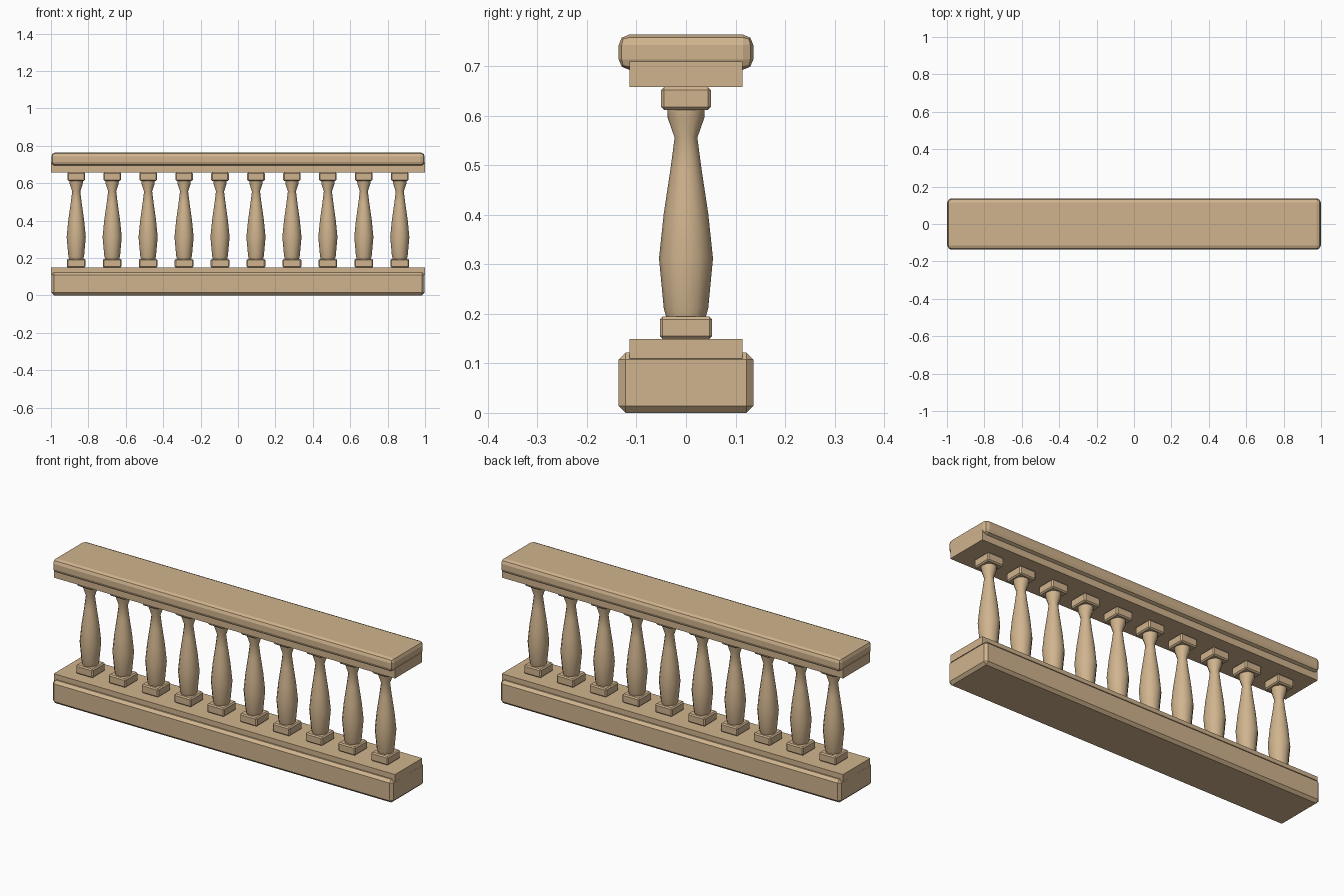
import bpy, bmesh, math

if "Cube" in bpy.data.objects:
    bpy.data.objects.remove(bpy.data.objects["Cube"])

stone = bpy.data.materials.new("tan stone")
stone.diffuse_color = (0.63, 0.455, 0.27, 1)
stone.use_nodes = True
stone.node_tree.nodes["Principled BSDF"].inputs["Base Color"].default_value = stone.diffuse_color


def finish(bm, name, smooth=False):
    bmesh.ops.recalc_face_normals(bm, faces=bm.faces)
    mesh = bpy.data.meshes.new(name)
    for f in bm.faces:
        f.smooth = smooth
    bm.to_mesh(mesh)
    bm.free()
    mesh.materials.append(stone)
    obj = bpy.data.objects.new(name, mesh)
    bpy.context.collection.objects.link(obj)
    return obj


def block(name, x, hx, hy, z0, z1, bevel=0, segments=1):
    bm = bmesh.new()
    bmesh.ops.create_cube(bm, size=1)
    for v in bm.verts:
        v.co = (x + v.co.x * 2 * hx, v.co.y * 2 * hy, z0 + (v.co.z + 0.5) * (z1 - z0))
    if bevel:
        bmesh.ops.bevel(bm, geom=bm.edges[:], offset=bevel, segments=segments,
                        profile=0.5, affect='EDGES')
    return finish(bm, name)


# Turned baluster outline: (radius, height)
PROFILE = [(0.040, 0.193), (0.045, 0.212), (0.0545, 0.312), (0.045, 0.402),
           (0.031, 0.495), (0.023, 0.556), (0.037, 0.596), (0.038, 0.614)]
SIDES = 12
SQUASH = 0.94


def turned_shaft(name, x):
    bm = bmesh.new()
    rings = []
    for r, z in PROFILE:
        rings.append([bm.verts.new((x + SQUASH * r * math.sin(2 * math.pi * i / SIDES),
                                    r * math.cos(2 * math.pi * i / SIDES), z))
                      for i in range(SIDES)])
    for a, b in zip(rings, rings[1:]):
        for i in range(SIDES):
            j = (i + 1) % SIDES
            bm.faces.new((a[i], a[j], b[j], b[i]))
    bm.faces.new(rings[0])
    bm.faces.new(rings[-1])
    obj = finish(bm, name, True)
    bpy.context.view_layer.objects.active = obj
    obj.select_set(True)
    bpy.ops.object.shade_smooth_by_angle(angle=math.radians(50))
    obj.select_set(False)


# Bottom plinth and its upper step
block("plinth", 0, 0.998, 0.136, 0, 0.122, 0.014)
block("plinth_step", 0, 1.0, 0.114, 0.11, 0.149)

# Handrail and the strip beneath it
block("handrail", 0, 0.998, 0.136, 0.693, 0.764, 0.021, 2)
block("rail_underside", 0, 1.0, 0.114, 0.658, 0.71)

# Row of balusters, each with a foot and a cap block
for i in range(10):
    x = -0.865 + i * 1.73 / 9
    block(f"baluster_foot_{i}", x, 0.050, 0.053, 0.149, 0.195, 0.006)
    turned_shaft(f"baluster_shaft_{i}", x)
    block(f"baluster_cap_{i}", x, 0.047, 0.050, 0.612, 0.658, 0.006)
